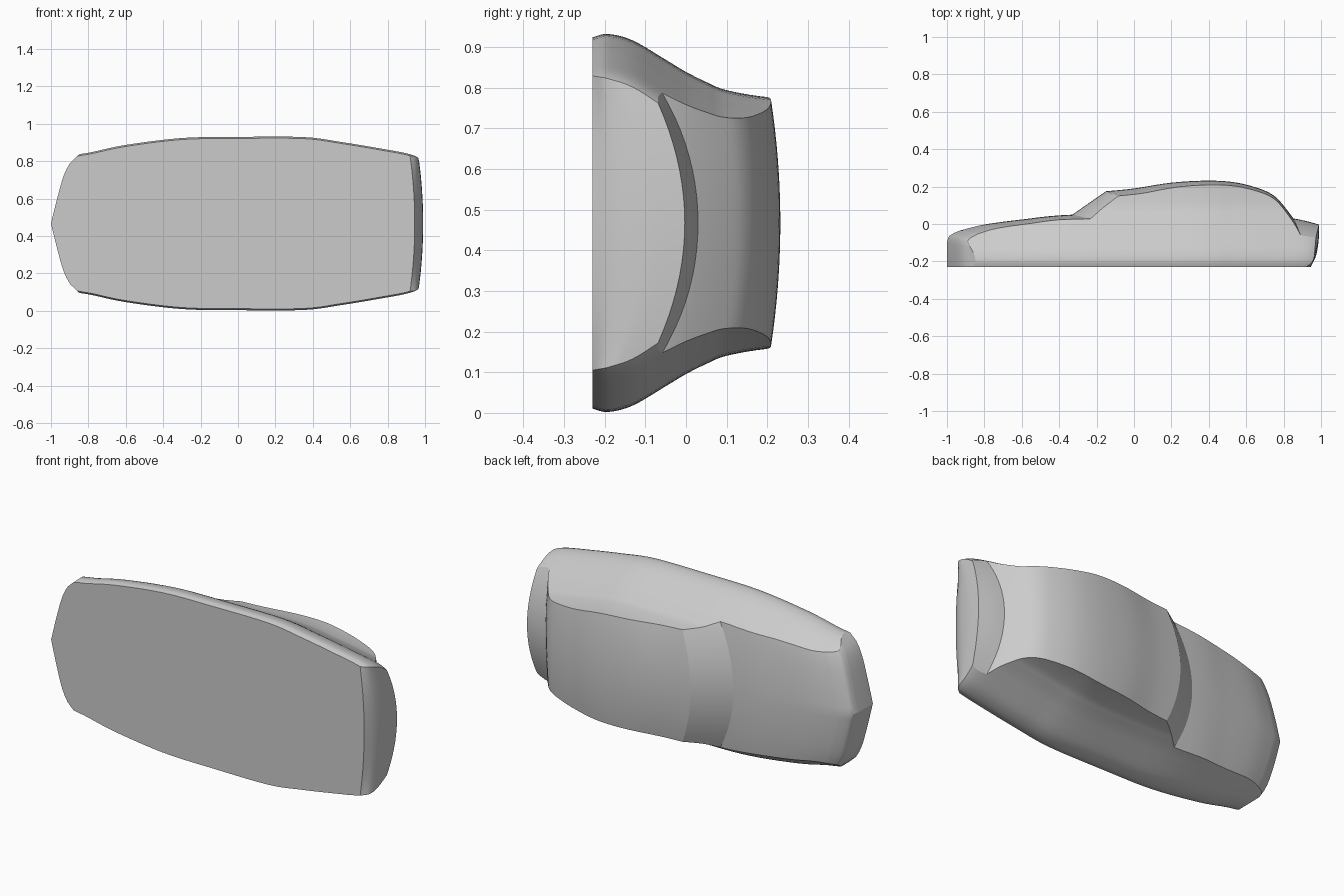
import bpy
import bmesh
from math import radians

if "Cube" in bpy.data.objects:
    bpy.data.objects.remove(bpy.data.objects["Cube"], do_unlink=True)

MID = 0.467      # centre plane of the car body, which lies on its side
HALF = 0.52      # half width of the swept solids before trimming


def spline(pts, steps=5):
    """Smooth curve through the points."""
    p = [pts[0]] + pts + [pts[-1]]
    out = []
    for a, b, c, d in zip(p, p[1:], p[2:], p[3:]):
        for i in range(steps):
            t = i / steps
            out.append(tuple(
                0.5 * (2 * b[k] + (c[k] - a[k]) * t
                       + (2 * a[k] - 5 * b[k] + 4 * c[k] - d[k]) * t * t
                       + (3 * b[k] - a[k] - 3 * c[k] + d[k]) * t ** 3)
                for k in (0, 1)))
    return out + [pts[-1]]


def lerp(table, v):
    for (a, fa), (b, fb) in zip(table, table[1:]):
        if v <= b:
            return fa + (fb - fa) * max(0, v - a) / (b - a)
    return table[-1][1]


def loft(name, loops):
    """Closed solid through a row of equal loops."""
    bm = bmesh.new()
    rows = [[bm.verts.new(co) for co in loop] for loop in loops]
    n = len(rows[0])
    for a, b in zip(rows, rows[1:]):
        for i in range(n):
            j = (i + 1) % n
            bm.faces.new((a[i], a[j], b[j], b[i]))
    bm.faces.new(rows[0])
    bm.faces.new(rows[-1])
    bmesh.ops.recalc_face_normals(bm, faces=bm.faces[:])
    mesh = bpy.data.meshes.new(name)
    bm.to_mesh(mesh)
    bm.free()
    obj = bpy.data.objects.new(name, mesh)
    bpy.context.collection.objects.link(obj)
    return obj


def sweep(name, profile, bend, count=32):
    """Sweep a side profile across the width, bending it off-centre."""
    loops = []
    for i in range(count + 1):
        h = HALF * (2 * i / count - 1)
        loops.append([(*bend(x, y, abs(h)), MID + h) for x, y in profile])
    return loft(name, loops)


def combine(target, other, operation):
    mod = target.modifiers.new(operation, 'BOOLEAN')
    mod.operation = operation
    mod.solver = 'EXACT'
    mod.object = other
    bpy.context.view_layer.objects.active = target
    bpy.ops.object.modifier_apply(modifier=mod.name)
    bpy.data.objects.remove(other, do_unlink=True)


# Lower body: pointed nose, hood, crowned rear deck and curved tail
nose_plan = spline([(0, 0), (.13, .032), (.25, .066), (.32, .1),
                    (.36, .14), (.55, .36)])
nose = spline([(-1, -.1), (-.99, -.068), (-.965, -.05), (-.93, -.035)])
hood = spline([(-.93, -.035), (-.8, -.003), (-.6, .024), (-.33, .05),
               (.2, .055), (.6, .055), (.85, .03), (.99, -.003)])
tail = spline([(.99, -.003), (.987, -.09), (.973, -.17), (.945, -.23)])


def bend_lower(x, y, h):
    front = min(1, max(0, (-.4 - x) / .55))
    rear = min(1, max(0, (x - .5) / .4))
    top = min(1, max(0, (y + .23) / .15))
    crown = (.018 + .05 * rear) * (h / .3) ** 2 * top
    return (x + lerp(nose_plan, h) * front - .025 * rear * (h / .36) ** 2,
            max(-.23, y - crown))


body = sweep("car_body", [(-1, -.23)] + nose + hood[1:] + tail[1:], bend_lower)

# Cabin: raked curved windscreen, domed roof and sloping rear window
roof = spline([(-.15, .175), (0, .19), (.2, .221), (.4, .232), (.55, .221),
               (.68, .186), (.75, .15), (.8, .098), (.86, .018), (.9, -.05)])


def bend_cabin(x, y, h):
    front = min(1, max(0, (.4 - x) / .5))
    t = (h / .31) ** 2
    return x + .065 * front * t, y - .024 * t


cabin = sweep("cabin", [(-.2, -.15), (-.37, .022)] + roof + [(.88, -.15)],
              bend_cabin)
combine(body, cabin, 'UNION')

# Sides: one tumblehome section, narrowed along the length by the plan curve
plan = spline([(-1.1, .3), (-1, .335), (-.86, .368), (-.78, .382),
               (-.6, .42), (-.3, .457), (0, .463), (.35, .462), (.55, .436),
               (.75, .403), (.92, .37), (1, .33), (1.1, .27)])
section = spline([(-.3, .43), (-.23, .455), (-.19, .463), (-.13, .447),
                  (-.05, .4), (0, .37), (.05, .345), (.1, .325),
                  (.2, .308), (.3, .305)])
sides = loft("side_trim", [
    [(x, y, MID + s + w - .463) for y, s in section]
    + [(x, y, MID - s - w + .463) for y, s in reversed(section)]
    for x, w in plan])
combine(body, sides, 'INTERSECT')

# Paint and shading
paint = bpy.data.materials.new("light_grey")
paint.use_nodes = True
colour = (.6, .6, .6, 1)
paint.diffuse_color = colour
paint.node_tree.nodes["Principled BSDF"].inputs["Base Color"].default_value = colour
body.data.materials.clear()
body.data.materials.append(paint)
for face in body.data.polygons:
    face.material_index = 0

bpy.ops.object.select_all(action='DESELECT')
body.select_set(True)
bpy.context.view_layer.objects.active = body
bpy.ops.object.shade_smooth_by_angle(angle=radians(24))
